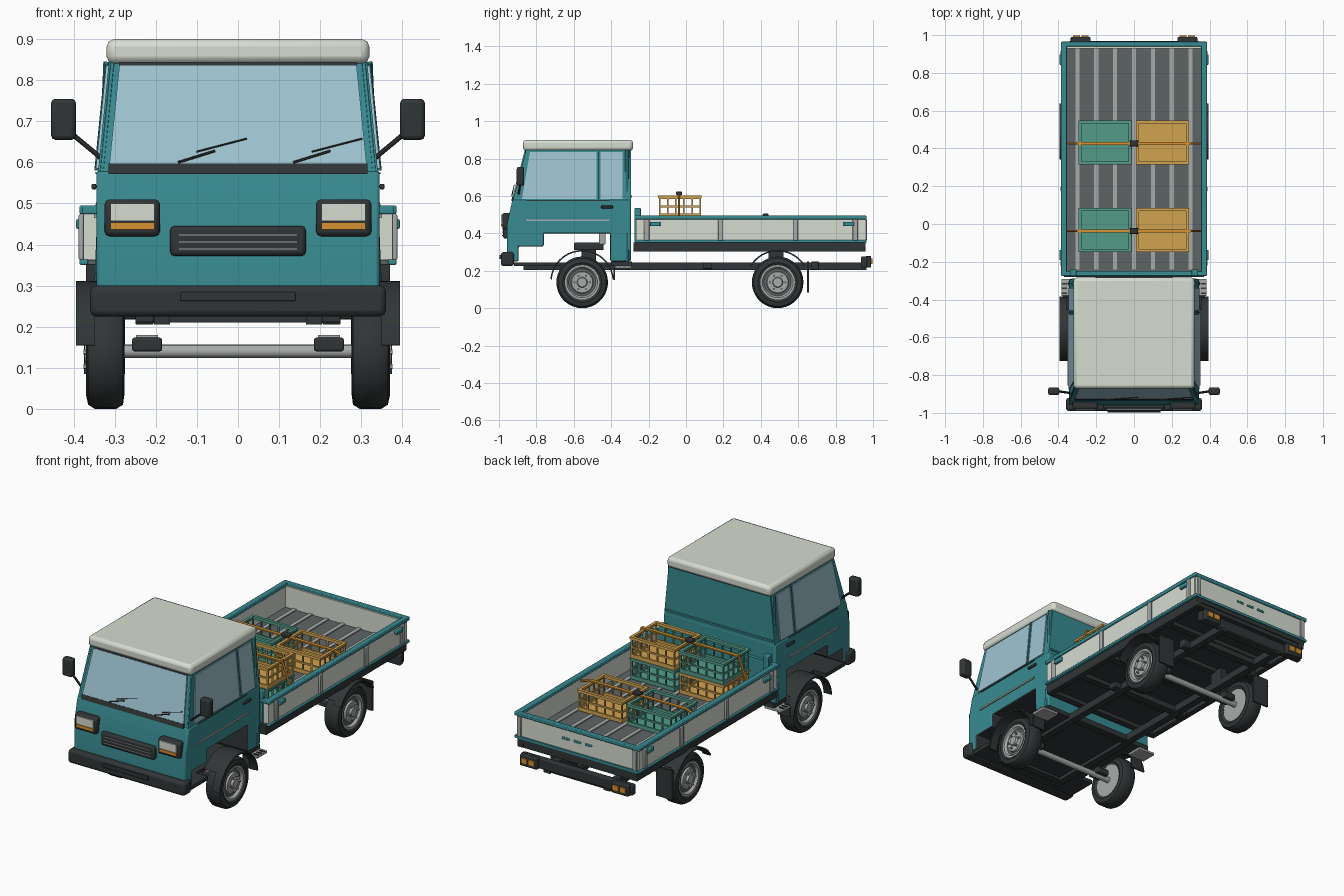
import bpy, bmesh
from math import sin, cos, pi, radians
from mathutils import Vector, Matrix

cube = bpy.data.objects.get("Cube")
if cube:
    bpy.data.objects.remove(cube, do_unlink=True)

made = []
SIDES = ((-1, "right"), (1, "left"))


def material(name, r, g, b):
    m = bpy.data.materials.new(name)
    m.use_nodes = True
    m.diffuse_color = (r, g, b, 1)
    m.node_tree.nodes["Principled BSDF"].inputs["Base Color"].default_value = (r, g, b, 1)
    return m


TEAL = material("teal paint", .04, .26, .285)
CREAM = material("cream paint", .67, .72, .64)
GLASS = material("blue glass", .345, .55, .64)
BLACK = material("charcoal", .03, .036, .038)
GREY = material("light grey metal", .39, .41, .4)
FLOOR = material("floor grey", .11, .13, .13)
ORANGE = material("orange crate plastic", .64, .37, .08)
GREEN = material("green crate plastic", .085, .33, .25)
AMBER = material("amber lens", .68, .29, .03)


def finish(name, bm, *mats, bevel=0):
    bmesh.ops.recalc_face_normals(bm, faces=bm.faces)
    me = bpy.data.meshes.new(name)
    bm.to_mesh(me)
    bm.free()
    ob = bpy.data.objects.new(name, me)
    bpy.context.collection.objects.link(ob)
    for m in mats:
        me.materials.append(m)
    if bevel:
        mod = ob.modifiers.new("bevel", "BEVEL")
        mod.width, mod.segments, mod.limit_method = bevel, 2, "ANGLE"
    made.append(ob)
    return ob


def boxes(name, ranges, mat, bevel=0):
    """Each range is x0, x1, y0, y1, z0, z1."""
    bm = bmesh.new()
    for x0, x1, y0, y1, z0, z1 in ranges:
        mid = Vector((x0 + x1, y0 + y1, z0 + z1)) / 2
        size = Matrix.Diagonal((abs(x1 - x0), y1 - y0, z1 - z0, 1))
        bmesh.ops.create_cube(bm, size=1, matrix=Matrix.Translation(mid) @ size)
    return finish(name, bm, mat, bevel=bevel)


def pair(name, ranges, mat, bevel=0):
    for s, side in SIDES:
        boxes(f"{side}_{name}", [(s * r[0], s * r[1], *r[2:]) for r in ranges], mat, bevel)


def prism(name, outline, x0, x1, *mats, bevel=0):
    bm = bmesh.new()
    face = bm.faces.new([bm.verts.new((x0, y, z)) for y, z in outline])
    ext = bmesh.ops.extrude_face_region(bm, geom=[face])["geom"]
    bmesh.ops.translate(bm, vec=(x1 - x0, 0, 0), verts=[v for v in ext if isinstance(v, bmesh.types.BMVert)])
    return finish(name, bm, *mats, bevel=bevel)


def plate(name, points, out, mat, thick=.006):
    """Thin slab over a polygon, raised along the direction out."""
    bm = bmesh.new()
    low = [bm.verts.new(p) for p in points]
    high = [bm.verts.new(Vector(p) + Vector(out) * thick) for p in points]
    bm.faces.new(low)
    bm.faces.new(high)
    n = len(low)
    for i in range(n):
        bm.faces.new((low[i], low[(i + 1) % n], high[(i + 1) % n], high[i]))
    return finish(name, bm, mat)


def rod(name, a, b, radius, mat, sides=12):
    a, b = Vector(a), Vector(b)
    bm = bmesh.new()
    turn = (b - a).to_track_quat("Z", "Y").to_matrix().to_4x4()
    bmesh.ops.create_cone(bm, cap_ends=True, segments=sides, radius1=radius, radius2=radius,
                          depth=(b - a).length, matrix=Matrix.Translation((a + b) / 2) @ turn)
    return finish(name, bm, mat)


def lathe(name, profile, s, y, z, mat):
    """Spin (x, radius) points around a sideways axle."""
    bm = bmesh.new()
    vs = [bm.verts.new((s * x, y, z + r)) for x, r in profile]
    es = [bm.edges.new(p) for p in zip(vs, vs[1:])]
    bmesh.ops.spin(bm, geom=vs + es, cent=(0, y, z), axis=(1, 0, 0), angle=2 * pi, steps=36)
    bmesh.ops.remove_doubles(bm, verts=bm.verts, dist=.0005)
    return finish(name, bm, mat)


# Lower cab body, dark underneath and inside the wheel arch
body = prism("cab_body", [(-.957, .25), (-.957, .45), (-.928, .58), (-.295, .58), (-.295, .25),
             (-.405, .25), (-.405, .4), (-.76, .4), (-.76, .33), (-.895, .33), (-.895, .25)],
             -.345, .345, TEAL, BLACK, bevel=.008)
for f in body.data.polygons:
    inner = abs(f.normal.y) > .9 and -.9 < f.center.y < -.4
    f.material_index = int(f.normal.z < -.5 or inner)

# Upper cab tapers toward the roof
BELT, TOP = .575, .85


def rise(z):
    return (z - BELT) / (TOP - BELT)


def wall_x(z):
    return .341 - .027 * rise(z)


def front_y(z):
    return -.926 + .072 * rise(z)


bm = bmesh.new()
for z in (BELT, TOP):
    for s in (-1, 1):
        for y in (front_y(z), -.295):
            bm.verts.new((s * wall_x(z), y, z))
bmesh.ops.convex_hull(bm, input=bm.verts)
finish("cab_upper", bm, TEAL)
boxes("roof", [(-.32, .32, -.872, -.283, .84, .9)], CREAM, .018)
boxes("rear_wall_crease", [(-.33, .33, -.296, -.288, .592, .602)], TEAL)


# Windscreen between dark strips
def screen_panel(name, z0, h0, z1, h1, mat, thick):
    corners = ((-h0, z0), (h0, z0), (h1, z1), (-h1, z1))
    plate(name, [(x, front_y(z), z) for x, z in corners], (0, -1, 0), mat, thick)


screen_panel("windscreen_lower_strip", .572, .316, .597, .315, BLACK, .008)
screen_panel("windscreen_upper_strip", .834, .29, .845, .289, BLACK, .006)
screen_panel("windscreen", .597, .313, .836, .289, GLASS, .007)
for x in (-.146, .135):
    start = (x, front_y(.6) - .012, .6)
    rod("wiper_arm", start, (x + .09, front_y(.628) - .013, .628), .003, BLACK, 6)
    rod("wiper_blade", (x + .045, front_y(.626) - .014, .626), (x + .168, front_y(.658) - .014, .658), .002, BLACK, 6)

# Side windows, door trim, handles and mirrors
for s, side in SIDES:
    for name, outline in (("door_window", ((-.877, .585), (-.478, .585), (-.478, .836), (-.834, .836))),
                          ("quarter_window", ((-.458, .585), (-.34, .585), (-.34, .836), (-.458, .836)))):
        plate(f"{side}_{name}", [(s * wall_x(z), y, z) for y, z in outline], (s, 0, 0), GLASS)
    rod(f"{side}_window_post", (s * .344, -.468, .58), (s * .318, -.468, .84), .006, TEAL, 8)
    rod(f"{side}_rear_post", (s * .34, -.315, .25), (s * .316, -.315, .845), .012, TEAL, 8)
    rod(f"{side}_front_post", (s * .332, -.918, .575), (s * .306, -.848, .845), .009, TEAL, 8)
    rod(f"{side}_mirror_arm", (s * .335, -.895, .612), (s * .405, -.885, .67), .006, BLACK, 8)
pair("mirror", [(.395, .455, -.905, -.865, .655, .755)], BLACK, .01)
pair("door_strip", [(.345, .351, -.855, -.41, .465, .474)], GREY)
pair("door_handle", [(.345, .357, -.455, -.39, .534, .548)], BLACK, .004)
pair("door_seam", [(.345, .347, -.852, -.41, .572, .577)], BLACK)

# Headlights, grille and front bumper
pair("headlight_housing", [(.19, .325, -.982, -.93, .42, .51)], BLACK, .012)
pair("headlight", [(.203, .31, -.988, -.98, .457, .5)], CREAM)
pair("front_indicator", [(.203, .31, -.988, -.98, .437, .454)], AMBER)
boxes("grille", [(-.165, .165, -.978, -.94, .372, .445)], BLACK, .01)
boxes("grille_bars", [(-.145, .145, -.984, -.976, z, z + .005) for z in (.387, .404, .421)], GREY)
boxes("front_bumper", [(-.36, .36, -.99, -.92, .225, .3)], BLACK, .014)
boxes("bumper_insert", [(-.14, .14, -.998, -.985, .262, .284)], BLACK, .003)

# Chassis
pair("chassis_rail", [(.165, .205, -.87, .965, .205, .245)], BLACK)
boxes("chassis_cross_members", [(-.18, .18, y, y + .04, .21, .242) for y in (-.85, -.3, .1, .35, .75, .92)], BLACK)
boxes("cab_floor", [(-.265, .265, -.92, -.4, .225, .245), (-.34, .34, -.92, -.75, .225, .245),
                    (-.34, .34, -.4, -.29, .225, .25)], BLACK)
boxes("engine_cover", [(-.2, .2, -.6, -.44, .31, .35), (-.15, .15, -.56, -.48, .24, .32)], BLACK, .006)
pair("air_pipe", [(.22, .25, -.465, -.43, .34, .41)], GREY, .006)
pair("step", [(.28, .385, -.38, -.29, .212, .226)], GREY, .003)
pair("step_treads", [(.355, .385, y, y + .008, .226, .231) for y in (-.37, -.345, -.32)], BLACK)
pair("fuel_box", [(.205, .25, .09, .14, .21, .243), (.205, .25, .67, .71, .205, .25)], BLACK, .004)
pair("bed_mount", [(.165, .205, .44, .52, .24, .31)], BLACK)


# Axles, wheels, fenders and mud flaps
def fender(name, s, y, x0, x1, start, end):
    arc = [radians(start + (end - start) * i / 20) for i in range(21)]
    ring = [(y + r * cos(a), .14 + r * sin(a))
            for r, path in ((.171, arc), (.163, arc[::-1])) for a in path]
    prism(name, ring, s * x0, s * x1, BLACK)


for end, y in (("front", -.555), ("rear", .49)):
    rod(f"{end}_axle", (-.3, y, .14), (.3, y, .14), .016, GREY, 16)
    pair(f"{end}_axle_block", [(.185, .258, y - .04, y + .04, .14, .173)], BLACK, .005)
    pair(f"{end}_spring_clamp", [(.195, .248, y - .03, y + .03, .172, .18)], GREY)
    for s, side in SIDES:
        tag = f"{side}_{end}"
        lathe(f"{tag}_tyre", ((.285, .09), (.277, .105), (.28, .128), (.296, .138), (.349, .138),
                              (.365, .128), (.37, .105), (.362, .09)), s, y, .138, BLACK)
        lathe(f"{tag}_rim", ((.287, 0), (.287, .092), (.364, .092), (.364, .082), (.35, .072), (.35, .064)),
              s, y, .138, GREY)
        lathe(f"{tag}_rim_groove", ((.351, .074), (.352, .056)), s, y, .138, FLOOR)
        lathe(f"{tag}_hub", ((.35, .06), (.362, .056), (.362, .028), (.374, .024), (.374, 0)), s, y, .138, GREY)
        for k in range(6):
            a = k * pi / 3
            ny, nz = y + .041 * cos(a), .138 + .041 * sin(a)
            rod(f"{tag}_wheel_nut", (s * .36, ny, nz), (s * .376, ny, nz), .006, GREY, 6)
        fender(f"{tag}_fender", s, y, .275, .393, 38, 142)
        trim = 5 if end == "front" else 30
        fender(f"{tag}_fender_lip", s, y, .348, .395, trim, 180 - trim)
pair("rear_mud_flap", [(.275, .375, .648, .658, .085, .25)], BLACK)
pair("front_mud_flap", [(.3, .375, -.388, -.38, .15, .215)], BLACK)

# Load bed
boxes("bed_base", [(-.37, .37, -.28, .96, .325, .352)], BLACK)
pair("bed_side_rail", [(.335, .37, -.28, .96, .302, .345)], BLACK, .004)
boxes("bed_cross_beams", [(-.35, .35, y / 100, y / 100 + .035, .302, .33) for y in range(-28, 95, 24)], BLACK)
boxes("bed_floor", [(-.37, .37, -.265, .95, .35, .362)], FLOOR)
boxes("floor_slats", [(x / 10 - .011, x / 10 + .011, -.24, .94, .36, .368) for x in range(-3, 4)], GREY)
pair("bed_side", [(.358, .378, -.26, .95, .36, .48)], CREAM)
boxes("tailgate", [(-.37, .37, .93, .957, .36, .48)], CREAM)
boxes("headboard", [(-.345, .345, -.27, -.25, .36, .5)], TEAL)
pair("bed_front_corner", [(.345, .376, -.268, -.25, .364, .474)], CREAM)
pair("headboard_post", [(.305, .34, -.275, -.24, .36, .535)], TEAL, .004)
pair("bed_rim", [(.356, .386, -.275, .965, .474, .495), (.365, .386, -.275, .965, .35, .364)], TEAL, .004)
boxes("bed_end_rims", [(-.38, .38, y, y + .026, .474, .495) for y in (-.276, .939)], TEAL, .004)
boxes("tailgate_sill", [(-.38, .38, .94, .965, .35, .364)], TEAL)
pair("bed_post", [(.376, .388, y - .014, y + .014, .362, .474) for y in (-.21, .185, .585, .905)], GREY, .004)
pair("bed_latch", [(.376, .394, y - .028, y + .028, .438, .462) for y in (-.165, .87)], TEAL, .004)
pair("tailgate_corner", [(.345, .37, .955, .967, .364, .474)], GREY, .003)
for x in (-.07, 0, .07):
    boxes("tailgate_badge_plate", [(x - .022, x + .022, .956, .964, .42, .432)], TEAL, .004)

# Rear beam and lamps
boxes("rear_beam", [(-.345, .345, .935, .968, .218, .276)], BLACK, .006)
pair("rear_lamp_housing", [(.23, .335, .96, .99, .218, .28)], BLACK, .005)
pair("rear_lamp", [(.242, .278, .988, .997, .235, .265), (.286, .322, .988, .997, .235, .265)], AMBER)


# Crates built from slatted walls
def crate(name, x0, y0, z0, mat):
    w, d, h, t = .272, .225, .118, .008
    x1, y1, z1 = x0 + w, y0 + d, z0 + h
    parts = [(x0, x1, y0, y1, z0, z0 + t)]
    for low, high in ((0, .022), (.055, .064), (.1, h)):
        span = (z0 + low, z0 + high)
        parts += [(x0, x1, y, y + t, *span) for y in (y0, y1 - t)]
        parts += [(x, x + t, y0, y1, *span) for x in (x0, x1 - t)]
    for i in range(6):
        x, y = x0 + (w - t) * i / 5, y0 + (d - t) * i / 5
        parts += [(x, x + t, a, a + t, z0, z1) for a in (y0, y1 - t)]
        parts += [(a, a + t, y, y + t, z0, z1) for a in (x0, x1 - t)]
    # Lip around the top
    parts += [(x0 - .004, x1 + .004, a - .004, a + t + .004, z1 - .012, z1) for a in (y0, y1 - t)]
    parts += [(a - .004, a + t + .004, y0, y1, z1 - .012, z1) for a in (x0, x1 - t)]
    boxes(name, parts, mat)


LEFT_X, RIGHT_X = .014, -.289
for y, levels in ((-.145, 2), (.318, 1)):
    for level in range(levels):
        top = level == levels - 1
        z = .366 + .118 * level
        crate("left_crate", LEFT_X, y, z, ORANGE if top else GREEN)
        crate("right_crate", RIGHT_X, y, z, GREEN if top else ORANGE)
    # Tie-down strap with buckle
    mid, z = y + .108, .369 + .118 * levels
    boxes("strap", [(-.3, .3, mid - .009, mid + .009, z - .003, z + .004)], AMBER)
    for s, side in SIDES:
        rod(f"{side}_strap_end", (s * .298, mid, z), (s * .35, mid, .47), .007, AMBER, 6)
    boxes("strap_buckle", [(-.022, .022, mid - .016, mid + .016, z, z + .018)], BLACK, .004)

# Smooth round parts and keep hard edges crisp
for ob in bpy.context.selected_objects:
    ob.select_set(False)
for ob in made:
    ob.select_set(True)
bpy.context.view_layer.objects.active = made[0]
bpy.ops.object.shade_smooth_by_angle(angle=radians(35))
